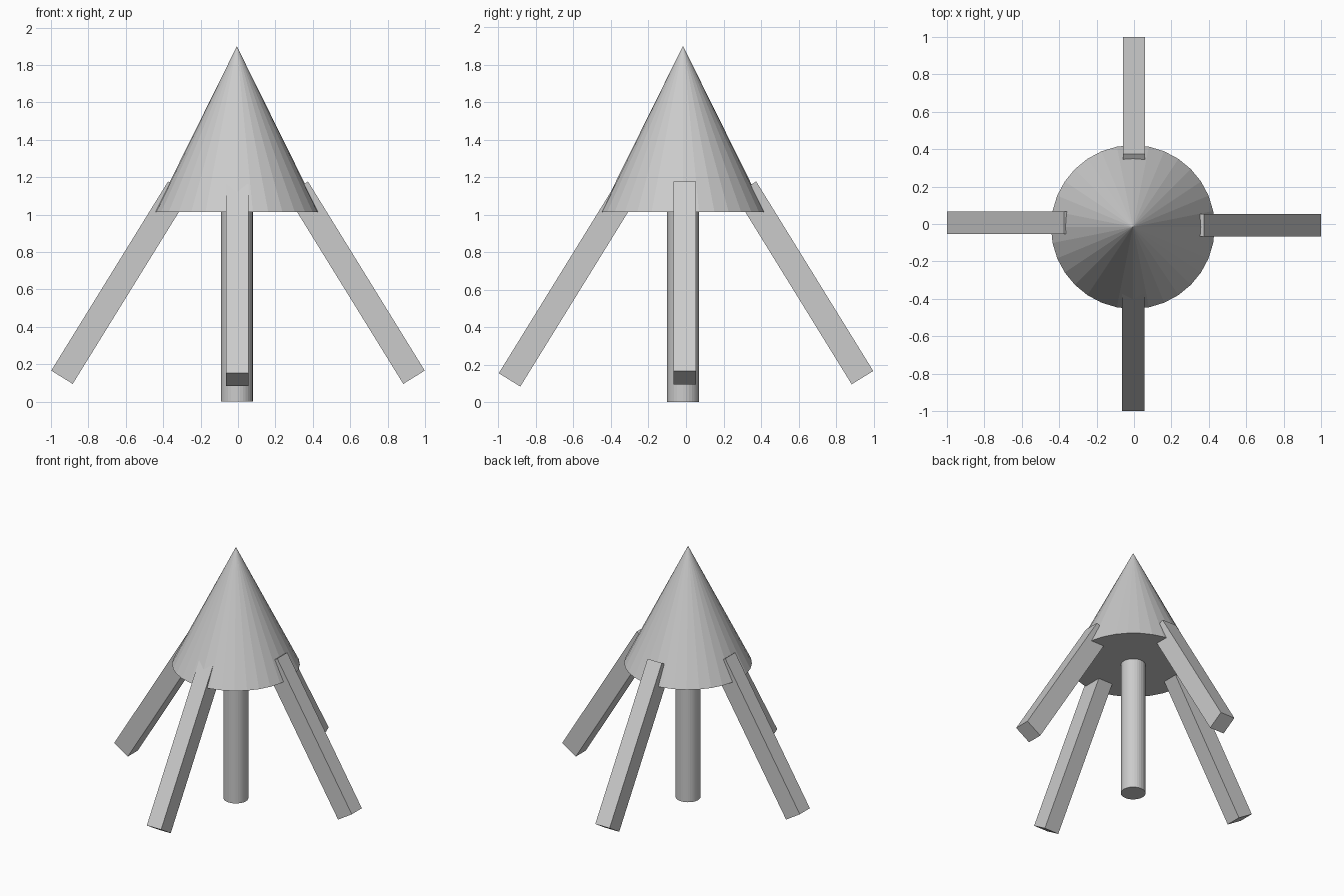
import bpy
from math import radians, sin, cos
from mathutils import Matrix

if "Cube" in bpy.data.objects:
    bpy.data.objects.remove(bpy.data.objects["Cube"])

CX, CY = -0.006, -0.016      # trunk axis
BASE_Z, TOP_Z = 1.015, 1.90

# Central post
bpy.ops.mesh.primitive_cylinder_add(vertices=32, radius=0.085, depth=BASE_Z + 0.02,
                                    location=(CX, CY, (BASE_Z + 0.02) / 2))
bpy.context.object.name = "center_post"

# Pointed cone on top
bpy.ops.mesh.primitive_cone_add(vertices=32, radius1=0.438, radius2=0, depth=TOP_Z - BASE_Z,
                                location=(CX, CY, (BASE_Z + TOP_Z) / 2))
bpy.context.object.name = "cone_top"


# Slanted square leg: built pointing to +x, then turned about z
def leg(name, turn, side, lift=0.0):
    bpy.ops.mesh.primitive_cube_add(size=1)
    ob = bpy.context.object
    ob.name = name
    ob.data.transform(Matrix.Rotation(radians(turn), 4, 'Z')
                      @ Matrix.Translation((0.629, side, 0.636 + lift))
                      @ Matrix.Rotation(radians(-31.7), 4, 'Y')
                      @ Matrix.Diagonal((0.135, 0.12, 1.188, 1)))


leg("right_leg", 0, -0.006)
leg("back_leg", 90, 0.0)
leg("left_leg", 180, -0.006)
leg("front_leg", 270, -0.004, -0.012)
